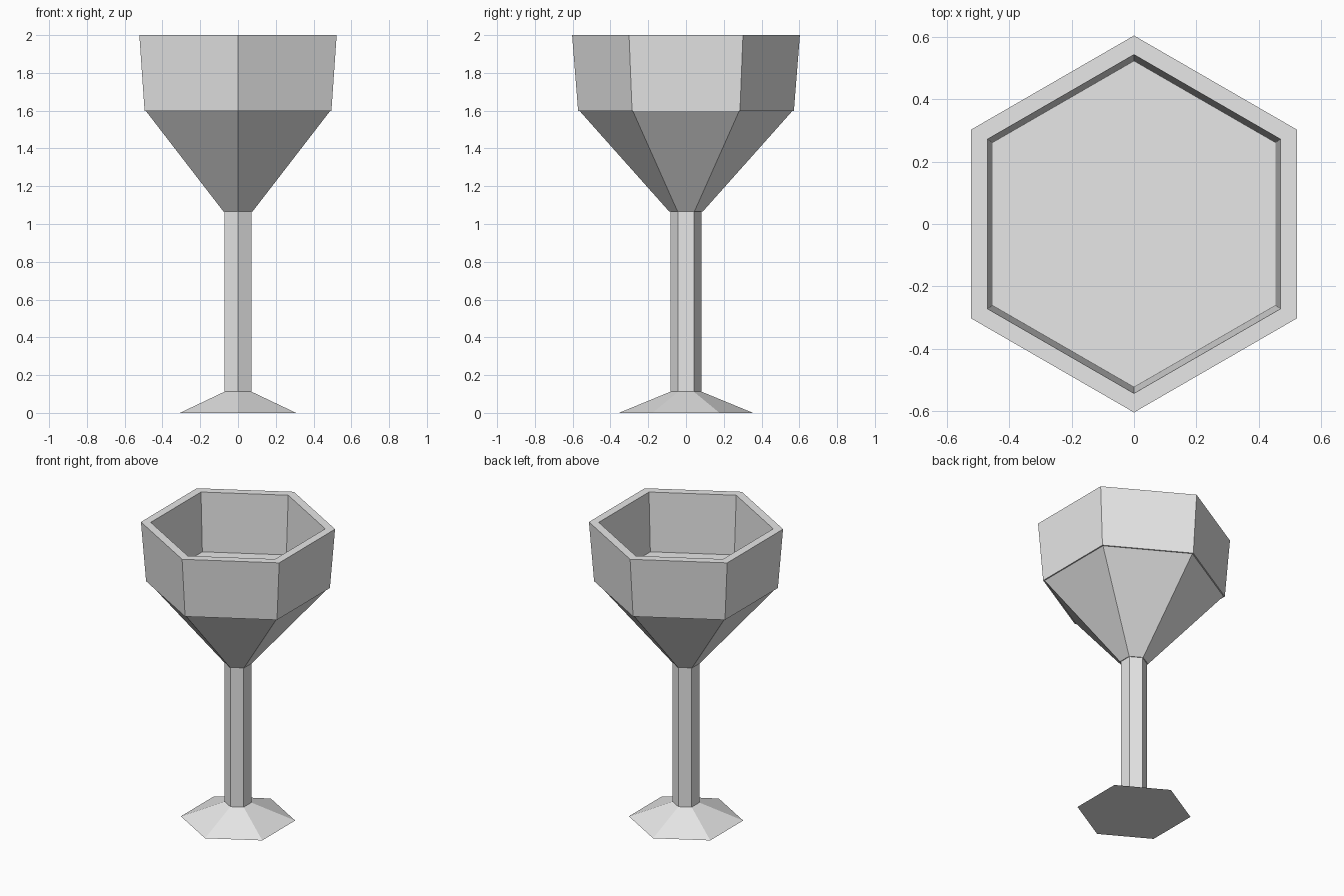
import bpy
import bmesh
import math

if "Cube" in bpy.data.objects:
    bpy.data.objects.remove(bpy.data.objects["Cube"])

SIDES = 6

grey = bpy.data.materials.new("light grey")
grey.diffuse_color = (0.8, 0.8, 0.8, 1.0)
grey.use_nodes = True
grey.node_tree.nodes["Principled BSDF"].inputs["Base Color"].default_value = grey.diffuse_color


def hex_lathe(name, profile, cap_start=False, cap_end=False):
    """Sweep (radius, z) points round a six-sided section with corners on +/-y."""
    bm = bmesh.new()
    rings = []
    for radius, z in profile:
        ring = []
        for i in range(SIDES):
            a = math.pi / 2 + i * math.tau / SIDES
            ring.append(bm.verts.new((radius * math.cos(a), radius * math.sin(a), z)))
        rings.append(ring)
    # Profiles run upwards on the outside, so this order faces outwards
    for low, high in zip(rings, rings[1:]):
        for i in range(SIDES):
            j = (i + 1) % SIDES
            bm.faces.new((low[i], low[j], high[j], high[i]))
    if cap_start:
        bm.faces.new(rings[0][::-1])
    if cap_end:
        bm.faces.new(rings[-1])
    mesh = bpy.data.meshes.new(name)
    bm.to_mesh(mesh)
    bm.free()
    mesh.materials.append(grey)
    obj = bpy.data.objects.new(name, mesh)
    bpy.context.collection.objects.link(obj)
    return obj


# Foot: shallow pyramid with a closed underside
hex_lathe("foot", [(0.355, 0.0), (0.083, 0.112)], cap_start=True)

# Stem
hex_lathe("stem", [(0.083, 0.112), (0.083, 1.065)])

# Lower bowl: narrow ledge round the stem, then the flaring cone
hex_lathe("lower_bowl", [(0.083, 1.065), (0.088, 1.065), (0.562, 1.597)])

# Upper bowl: ledge, outer wall, flat rim, inner wall and floor
hex_lathe("upper_bowl", [(0.562, 1.597), (0.571, 1.597), (0.603, 2.0),
                         (0.542, 2.0), (0.522, 1.6)], cap_end=True)
